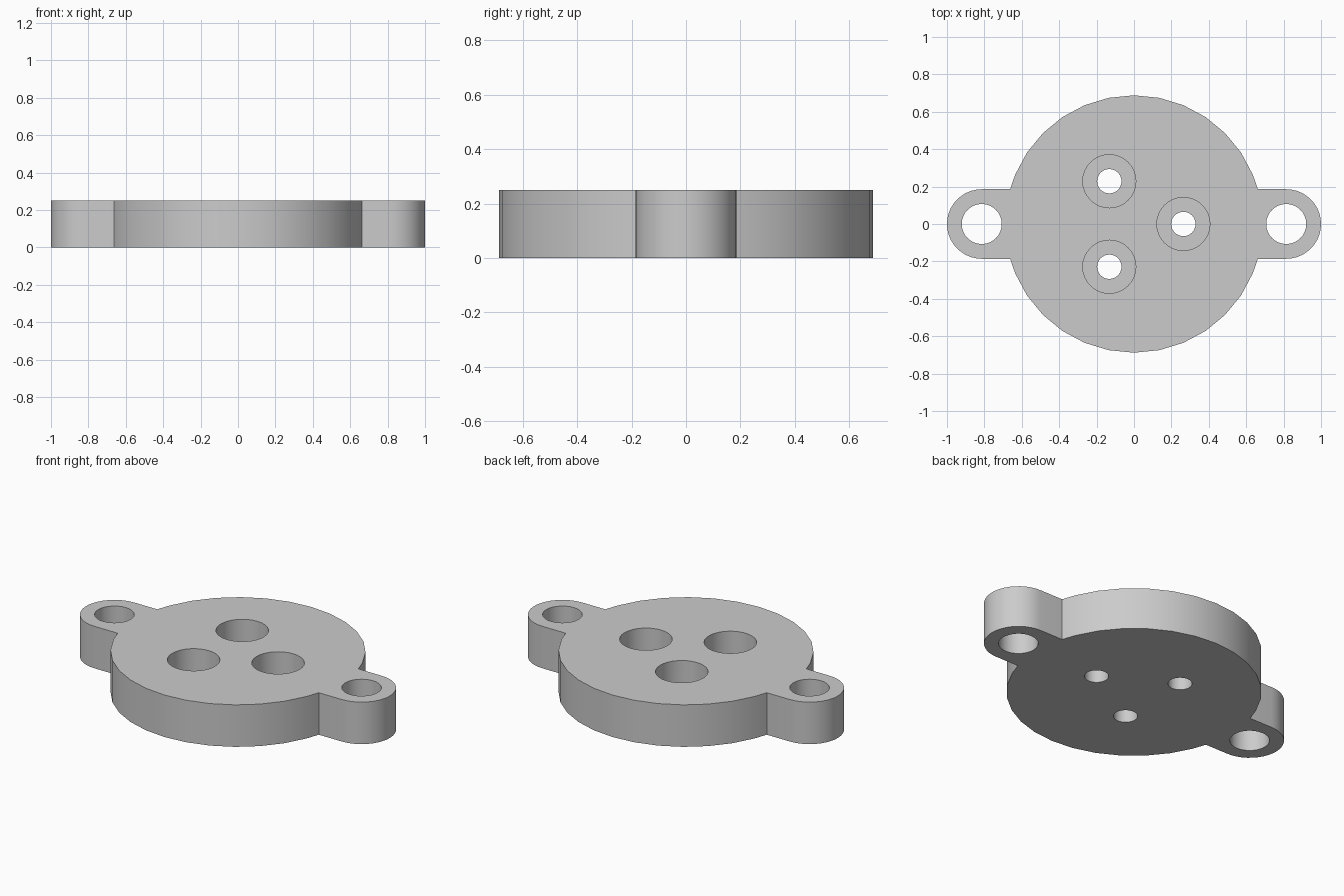
import bpy
import bmesh
from math import sin, cos, pi, asin, sqrt, radians

HEIGHT = 0.25
DISC_R = 0.688
EAR_X, EAR_R, EAR_HOLE_R = 0.814, 0.186, 0.107
BOLT_CIRCLE_R = 0.264
POCKET_R, POCKET_DEPTH, BOLT_HOLE_R = 0.142, 0.155, 0.065

cube = bpy.data.objects.get("Cube")
if cube:
    bpy.data.objects.remove(cube, do_unlink=True)

grey = bpy.data.materials.new("light_grey")
grey.use_nodes = True
colour = (0.6, 0.6, 0.6, 1)
grey.diffuse_color = colour
grey.node_tree.nodes["Principled BSDF"].inputs["Base Color"].default_value = colour


def arc(cx, radius, start, end, steps):
    return [(cx + radius * cos(start + (end - start) * i / steps),
             radius * sin(start + (end - start) * i / steps))
            for i in range(steps + 1)]


def disc_arc(segments=32):
    """Upper disc rim between the two ears, right to left."""
    join = sqrt(DISC_R ** 2 - EAR_R ** 2)
    limit = asin(EAR_R / DISC_R)
    angles = [2 * pi * i / segments for i in range(segments // 2)]
    rim = [(DISC_R * cos(a), DISC_R * sin(a))
           for a in angles if limit + 0.03 < a < pi - limit - 0.03]
    return [(join, EAR_R)] + rim + [(-join, EAR_R)]


def prism(name, outline, bottom, top):
    bm = bmesh.new()
    base = bm.faces.new([bm.verts.new((x, y, bottom)) for x, y in outline])
    lifted = bmesh.ops.extrude_face_region(bm, geom=[base])["geom"]
    bmesh.ops.translate(bm, vec=(0, 0, top - bottom),
                        verts=[v for v in lifted if isinstance(v, bmesh.types.BMVert)])
    bmesh.ops.recalc_face_normals(bm, faces=bm.faces)
    mesh = bpy.data.meshes.new(name)
    bm.to_mesh(mesh)
    bm.free()
    mesh.materials.append(grey)
    obj = bpy.data.objects.new(name, mesh)
    bpy.context.collection.objects.link(obj)
    return obj


def drill(target, x, y, radius, bottom, top):
    outline = [(px + x, py + y) for px, py in arc(0, radius, 0, 2 * pi, 32)[:-1]]
    cutter = prism("hole_cutter", outline, bottom, top)
    cutter.hide_render = True
    cut = target.modifiers.new("hole", "BOOLEAN")
    cut.operation = "DIFFERENCE"
    cut.solver = "EXACT"
    cut.object = cutter
    bpy.context.view_layer.objects.active = target
    bpy.ops.object.modifier_apply(modifier=cut.name)
    bpy.data.objects.remove(cutter, do_unlink=True)


# Round plate with a rounded mounting ear on each side
half = arc(EAR_X, EAR_R, -pi / 2, pi / 2, 20) + disc_arc()
plate = prism("flange_plate", half + [(-x, -y) for x, y in half], 0, HEIGHT)

# Mounting holes in the ears
for side in (-1, 1):
    drill(plate, side * EAR_X, 0, EAR_HOLE_R, -0.1, HEIGHT + 0.1)

# Three counterbored bolt holes
for angle in (0, radians(120), radians(240)):
    x, y = BOLT_CIRCLE_R * cos(angle), BOLT_CIRCLE_R * sin(angle)
    drill(plate, x, y, POCKET_R, HEIGHT - POCKET_DEPTH, HEIGHT + 0.1)
    drill(plate, x, y, BOLT_HOLE_R, -0.1, HEIGHT + 0.1)

bpy.ops.object.select_all(action="DESELECT")
plate.select_set(True)
bpy.context.view_layer.objects.active = plate
bpy.ops.object.shade_smooth_by_angle(angle=radians(30))
